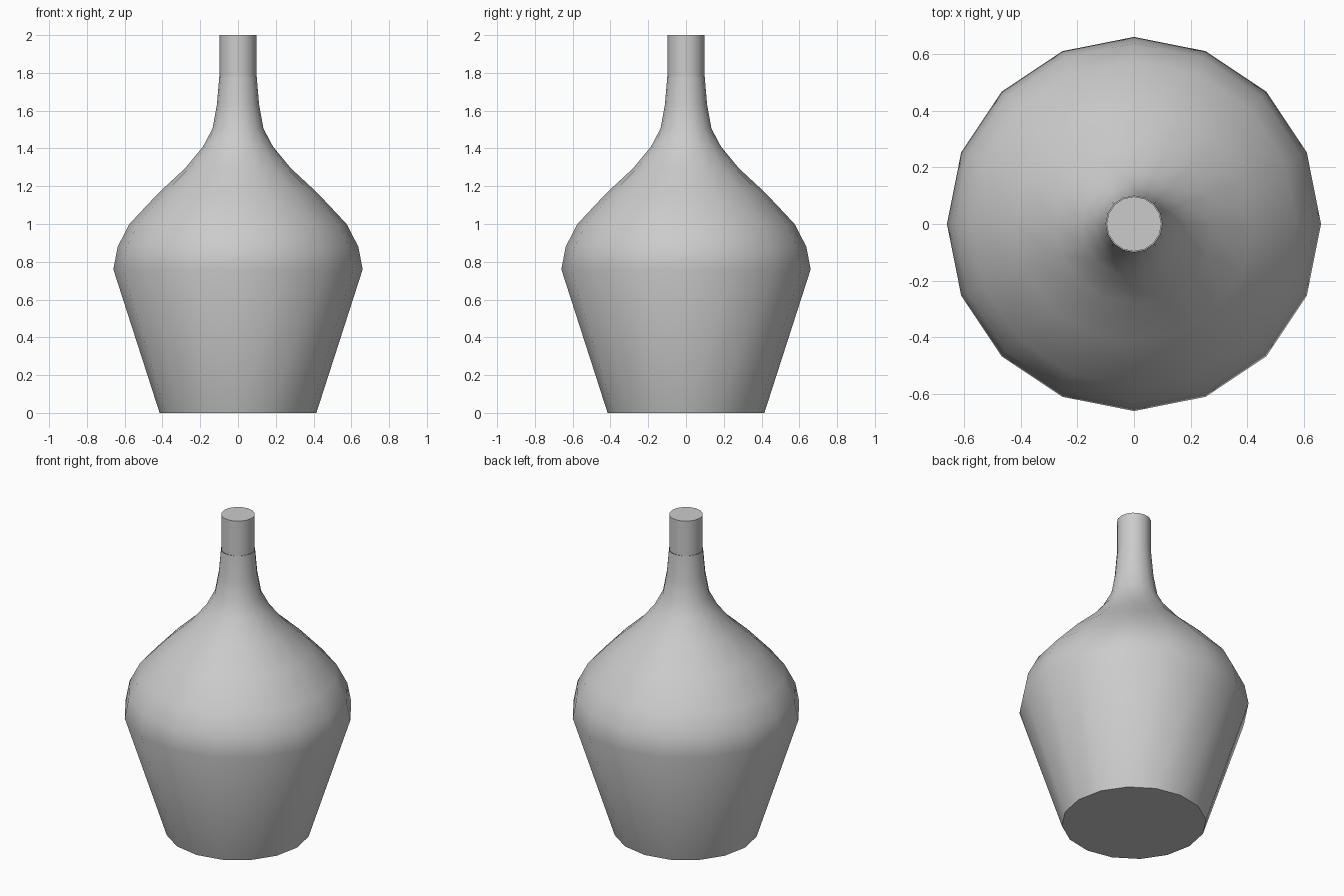
import bpy, bmesh, math

if "Cube" in bpy.data.objects:
    bpy.data.objects.remove(bpy.data.objects["Cube"])

SIDES = 16


def lathe(name, profile, cap_bottom=False, cap_top=False):
    """Revolve (radius, z) points around z with optional end caps."""
    bm = bmesh.new()
    rings = []
    for r, z in profile:
        rings.append([bm.verts.new((r * math.cos(2 * math.pi * i / SIDES),
                                    r * math.sin(2 * math.pi * i / SIDES), z))
                      for i in range(SIDES)])
    for a, b in zip(rings, rings[1:]):
        for i in range(SIDES):
            j = (i + 1) % SIDES
            bm.faces.new((a[i], a[j], b[j], b[i]))
    if cap_bottom:
        bm.faces.new(rings[0][::-1])
    if cap_top:
        bm.faces.new(rings[-1])
    mesh = bpy.data.meshes.new(name)
    bm.to_mesh(mesh)
    bm.free()
    obj = bpy.data.objects.new(name, mesh)
    bpy.context.collection.objects.link(obj)
    bpy.ops.object.select_all(action='DESELECT')
    obj.select_set(True)
    bpy.context.view_layer.objects.active = obj
    bpy.ops.object.shade_smooth_by_angle(angle=math.radians(40))
    return obj


# Tapered body, rounded shoulder and concave throat
lathe("bottle_body", [
    (0.415, 0.0), (0.66, 0.76), (0.637, 0.88), (0.575, 1.0),
    (0.42, 1.165), (0.28, 1.295), (0.185, 1.41), (0.135, 1.505),
    (0.112, 1.63), (0.099, 1.78)], cap_bottom=True)

# Straight closed neck
lathe("bottle_neck", [(0.097, 1.78), (0.097, 2.0)], cap_top=True)
